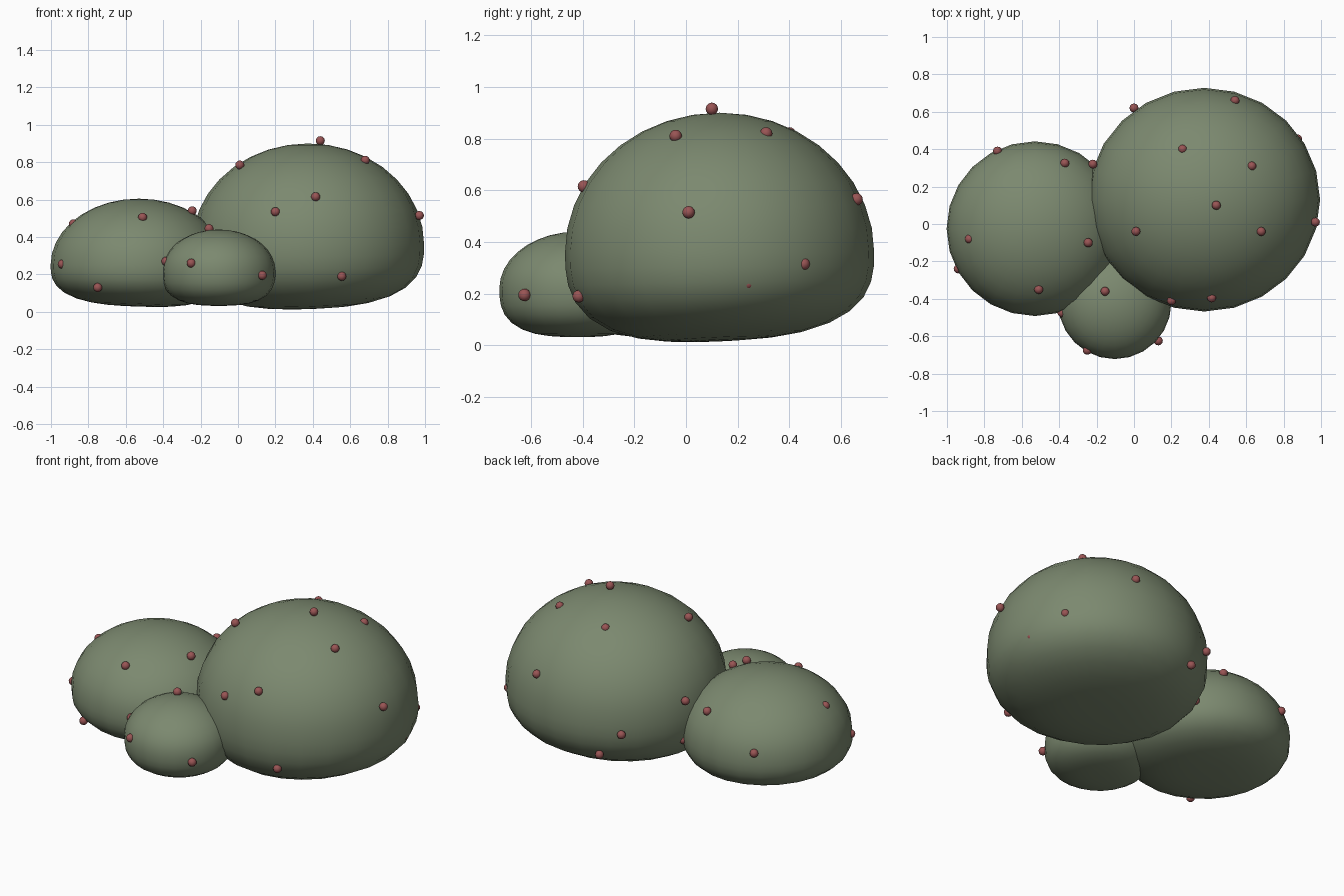
import bpy, bmesh, math

if "Cube" in bpy.data.objects:
    bpy.data.objects.remove(bpy.data.objects["Cube"])


def material(name, color):
    m = bpy.data.materials.new(name)
    m.diffuse_color = color
    m.use_nodes = True
    m.node_tree.nodes["Principled BSDF"].inputs["Base Color"].default_value = m.diffuse_color
    return m


LEAF = material("leaf_green", (0.20, 0.25, 0.16, 1))
BERRY = material("berry_red", (0.32, 0.09, 0.09, 1))


def finish(bm, name, mat):
    me = bpy.data.meshes.new(name)
    bm.to_mesh(me)
    bm.free()
    for p in me.polygons:
        p.use_smooth = True
    me.materials.append(mat)
    ob = bpy.data.objects.new(name, me)
    bpy.context.collection.objects.link(ob)
    return ob


# Dome: ellipsoid above the widest level, flattened superellipse below it
def bush(name, cx, cy, rx, ry, waist, top, floor, slope):
    bm = bmesh.new()
    bmesh.ops.create_uvsphere(bm, u_segments=24, v_segments=18, radius=1)
    for v in bm.verts:
        x, y, z = v.co
        if z < 0:
            p = 2.8
            k = (math.hypot(x, y) ** p + abs(z) ** p) ** (-1 / p)
            x, y, z = x * k, y * k, z * k
            base = max(0, floor + slope[0] * x + slope[1] * y)
            z = waist + z * (waist - base)
        else:
            z = waist + z * (top - waist)
        v.co = (cx + rx * x, cy + ry * y, z)
    return finish(bm, name, LEAF)


bush("large_bush", 0.375, 0.13, 0.62, 0.598, 0.36, 0.90, 0.018, (0.02, 0.025))
bush("left_bush", -0.53, -0.025, 0.472, 0.467, 0.25, 0.605, 0.028, (-0.015, 0))
bush("small_bush", -0.103, -0.42, 0.303, 0.302, 0.22, 0.44, 0.032, (0, 0))

# Berries sitting on each bush
berries = {
    "large_bush": [
        (0.44, 0.10, 0.915), (0.68, -0.04, 0.81), (0.63, 0.31, 0.82),
        (0.26, 0.40, 0.82), (0.54, 0.66, 0.565), (0.01, -0.04, 0.785),
        (0.415, -0.395, 0.615), (0.20, -0.41, 0.535), (0.97, 0.01, 0.515),
        (0.555, -0.415, 0.19), (0.94, 0.24, 0.24), (0.875, 0.455, 0.315),
        (0.0, 0.62, 0.325), (0.13, 0.645, 0.18), (-0.22, 0.32, 0.475)],
    "left_bush": [
        (-0.88, -0.08, 0.47), (-0.51, -0.35, 0.505), (-0.94, -0.24, 0.255),
        (-0.75, -0.41, 0.13), (-0.245, -0.10, 0.54), (-0.73, 0.39, 0.32),
        (-0.37, 0.325, 0.455), (-0.19, 0.30, 0.225)],
    "small_bush": [
        (-0.155, -0.36, 0.445), (-0.385, -0.475, 0.27),
        (-0.25, -0.675, 0.26), (0.13, -0.625, 0.195)],
}
for owner, points in berries.items():
    for i, p in enumerate(points, 1):
        bm = bmesh.new()
        bmesh.ops.create_uvsphere(bm, u_segments=12, v_segments=8, radius=0.024)
        ob = finish(bm, f"{owner}_berry_{i}", BERRY)
        ob.location = p
